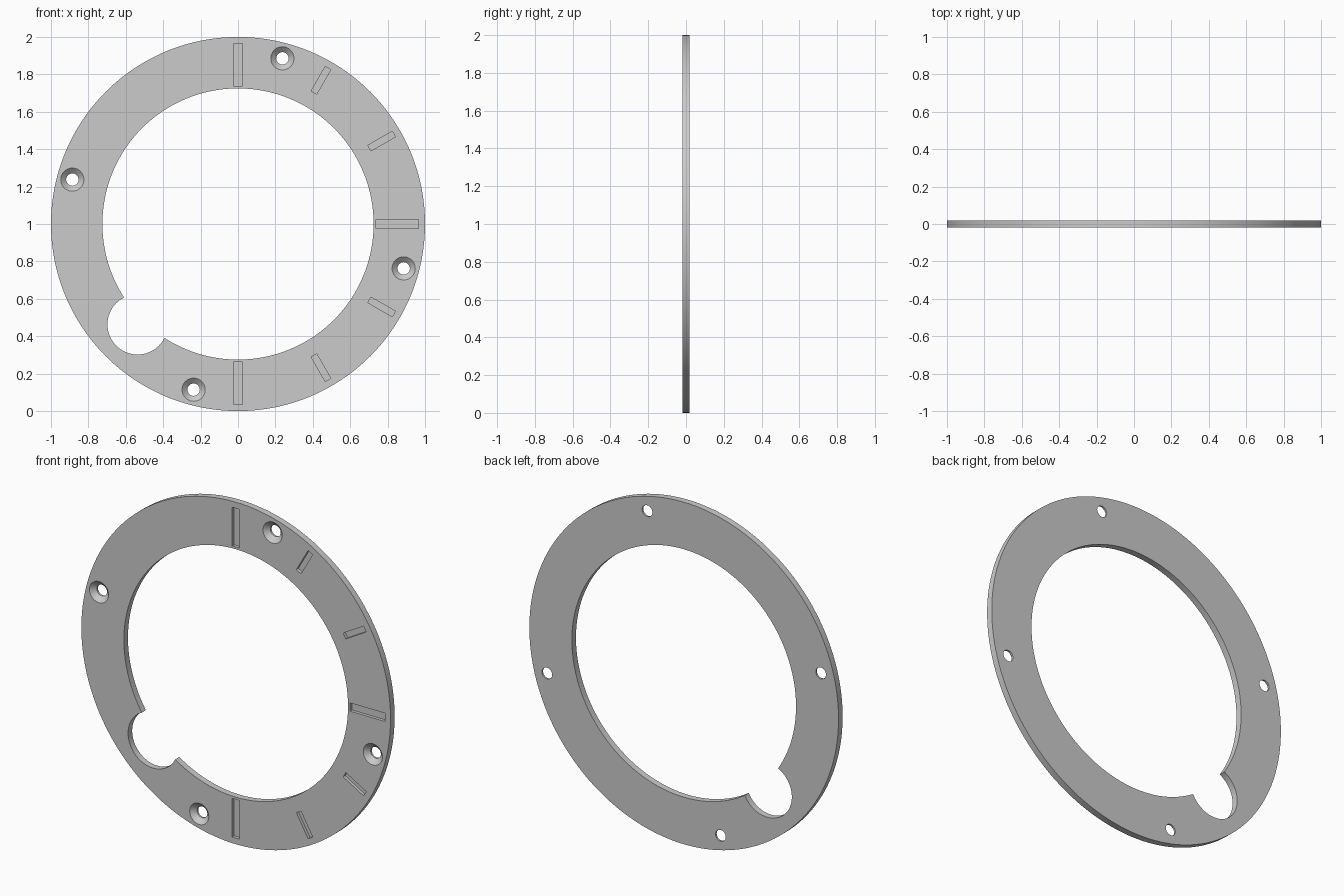
import bpy, bmesh
from math import sin, cos, pi, radians

if "Cube" in bpy.data.objects:
    bpy.data.objects.remove(bpy.data.objects["Cube"])

T = 0.019            # half thickness
CZ = 1.0             # ring centre height


def finish(name, bm):
    bmesh.ops.recalc_face_normals(bm, faces=bm.faces)
    me = bpy.data.meshes.new(name)
    bm.to_mesh(me)
    bm.free()
    ob = bpy.data.objects.new(name, me)
    bpy.context.collection.objects.link(ob)
    return ob


def turned(name, x, z, profile, n):
    """Solid of revolution about the y direction; profile is (radius, y) pairs."""
    bm = bmesh.new()
    rings = [[bm.verts.new((x + r * cos(2 * pi * i / n), y, z + r * sin(2 * pi * i / n)))
              for i in range(n)] for r, y in profile]
    bm.faces.new(rings[0])
    bm.faces.new(rings[-1])
    for a, b in zip(rings, rings[1:]):
        for i in range(n):
            j = (i + 1) % n
            bm.faces.new((a[i], a[j], b[j], b[i]))
    return finish(name, bm)


def slot(name, angle, r0, r1, width, depth):
    """Radial box that bites into the front face."""
    bm = bmesh.new()
    bmesh.ops.create_cube(bm, size=1)
    for v in bm.verts:
        r = r0 + (v.co.x + 0.5) * (r1 - r0)
        t = v.co.z * width
        y = -T + depth if v.co.y > 0 else -T - 0.05
        v.co = (r * cos(angle) - t * sin(angle), y, CZ + r * sin(angle) + t * cos(angle))
    return finish(name, bm)


# Outer disc
ring = turned("dial_ring", 0, CZ, [(1, -T), (1, T)], 192)

# Central bore and round side notch
cutters = [turned("bore_cutter", 0, CZ, [(0.725, -0.1), (0.725, 0.1)], 160),
           turned("notch_cutter", -0.537, 0.463, [(0.161, -0.12), (0.161, 0.12)], 64)]

# Countersunk screw holes
for k in range(4):
    a = radians(75 + 90 * k)
    cutters.append(turned("screw_cutter", 0.917 * cos(a), CZ + 0.917 * sin(a),
                          [(0.062, -0.08), (0.062, -T), (0.033, 0.008), (0.033, 0.08)], 40))

# Hour marks: long at the quarters, short between
for k in range(12):
    a = radians(30 * k)
    if k % 3 == 0:
        cutters.append(slot("long_mark_cutter", a, 0.738, 0.964, 0.048, 0.018))
    else:
        cutters.append(slot("short_mark_cutter", a, 0.811, 0.963, 0.034, 0.018))

for c in cutters:
    c.hide_render = True
    m = ring.modifiers.new("cut", 'BOOLEAN')
    m.operation = 'DIFFERENCE'
    m.solver = 'EXACT'
    m.object = c

# Bake the cuts and remove the cutters
dg = bpy.context.evaluated_depsgraph_get()
ring.data = bpy.data.meshes.new_from_object(ring.evaluated_get(dg))
ring.modifiers.clear()
ring.data.name = "dial_ring"
for c in cutters:
    bpy.data.objects.remove(c)

bpy.context.view_layer.objects.active = ring
ring.select_set(True)
bpy.ops.object.shade_smooth_by_angle(angle=radians(30))
